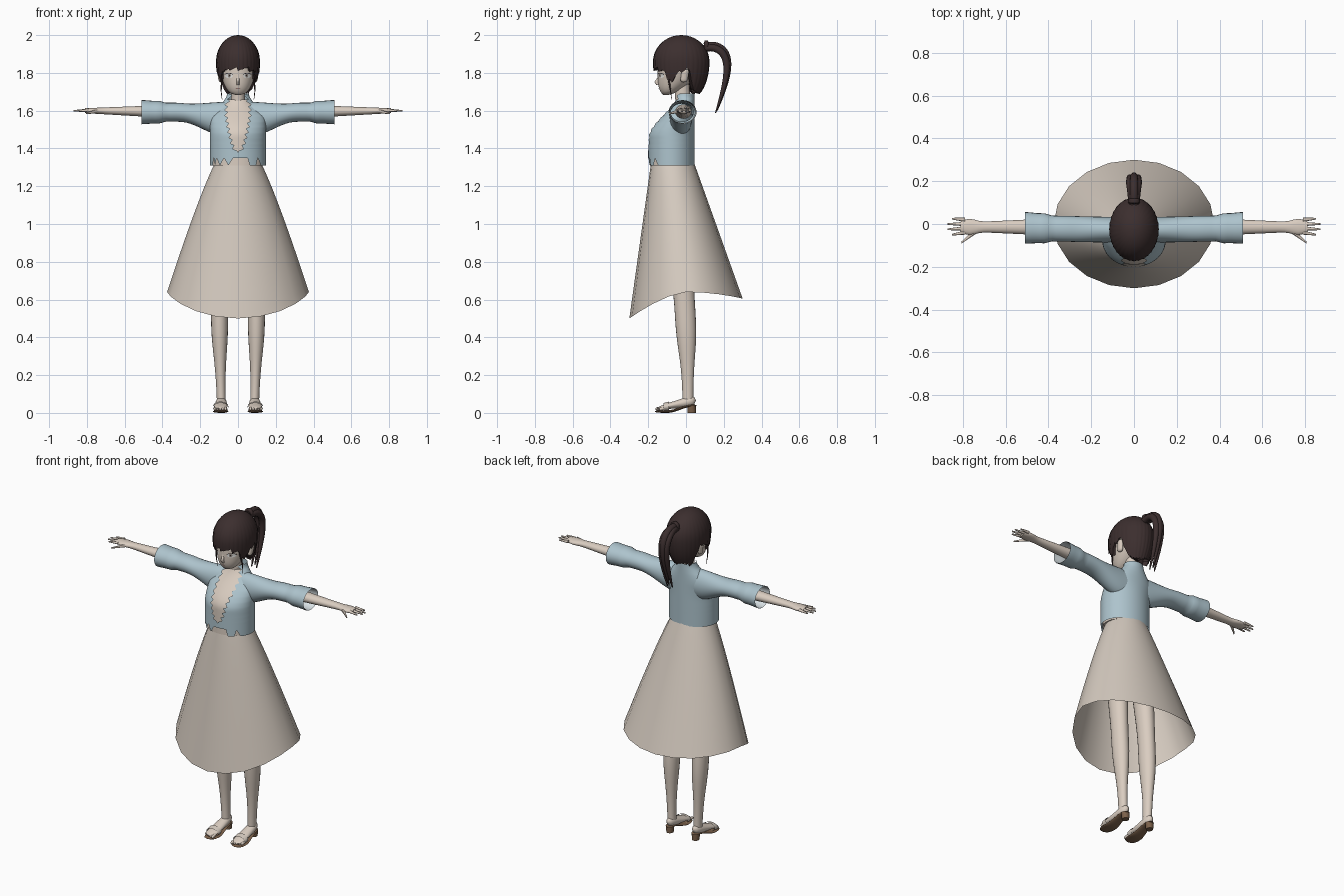
import bpy
import bmesh
import math
import random
from mathutils import Vector

random.seed(4)
cube = bpy.data.objects.get("Cube")
if cube:
    bpy.data.objects.remove(cube, do_unlink=True)


def material(name, *color):
    mat = bpy.data.materials.new(name)
    mat.use_nodes = True
    mat.diffuse_color = (*color, 1)
    shader = mat.node_tree.nodes["Principled BSDF"]
    shader.inputs["Base Color"].default_value = (*color, 1)
    return mat


skin = material("skin", .7, .61, .53)
cream = material("cream cloth", .66, .59, .52)
blue = material("pale blue cloth", .42, .55, .61)
pale = material("pale lining", .75, .82, .85)
brown = material("dark brown hair", .045, .028, .028)
tan = material("tan sole", .2, .12, .07)
white = material("eye white", .85, .85, .83)
grey = material("grey iris", .3, .26, .23)
black = material("dark lash", .03, .02, .02)
rose = material("lip", .35, .22, .2)


def ramp(t, low, high):
    """Ease from zero to one between two values."""
    u = max(0, min(1, (t - low) / (high - low)))
    return u * u * (3 - 2 * u)


def hump(t, centre, width):
    return math.exp(-((t - centre) / width) ** 2)


def dome(t):
    """Profile that is full in the middle and rounded off at both ends."""
    return math.sqrt(max(.002, 1 - abs(2 * t - 1) ** 5))


def steps(count):
    return [i / count for i in range(count + 1)]


def turn(count):
    return [math.tau * j / count for j in range(count)]


def make(name, verts, faces, mat, mirror=False, recalc=False):
    mesh = bpy.data.meshes.new(name)
    mesh.from_pydata(verts, [], faces)
    if recalc:
        bm = bmesh.new()
        bm.from_mesh(mesh)
        bmesh.ops.recalc_face_normals(bm, faces=bm.faces)
        bm.to_mesh(mesh)
        bm.free()
    mesh.materials.append(mat)
    mesh.polygons.foreach_set("use_smooth", [True] * len(faces))
    mesh.set_sharp_from_angle(angle=math.radians(50))
    obj = bpy.data.objects.new(name, mesh)
    bpy.context.collection.objects.link(obj)
    if mirror:
        obj.modifiers.new("Mirror", "MIRROR").use_mirror_merge = False


def grid(name, rows, mat, closed=True, caps=False, mirror=False):
    """Skin a list of equally long point rows."""
    n = len(rows[0])
    faces = []
    for i in range(len(rows) - 1):
        for j in range(n if closed else n - 1):
            k = (j + 1) % n
            faces.append((i * n + j, i * n + k, i * n + n + k, i * n + n + j))
    if caps:
        last = (len(rows) - 1) * n
        faces += [tuple(reversed(range(n))), tuple(range(last, last + n))]
    make(name, [p for row in rows for p in row], faces, mat, mirror, recalc=True)


def loft(name, axis, start, end, section, mat, n=20, mirror=True, caps=True):
    """Ellipses along an axis; section(t) gives two centres and two radii."""
    rows = []
    for t in steps(24):
        u, v, ru, rv = section(t)
        row = []
        for a in turn(n):
            point = [u + ru * math.sin(a), v - rv * math.cos(a)]
            point.insert("xyz".index(axis), start + t * (end - start))
            row.append(point)
        rows.append(row)
    grid(name, rows, mat, caps=caps, mirror=mirror)


# Skirt with a dipping front hem
rows = []
for t in steps(20):
    wide, front, back = .1 + .275 * t ** .85, -.18 - .12 * t, .03 + .27 * t
    row = []
    for a in turn(20):
        c = math.cos(a)
        hem = .64 - (.14 * c ** 1.5 if c > 0 else .035 * c * c)
        row.append((wide * math.sin(a), (front + back) / 2 - (back - front) / 2 * c,
                    1.36 + t * (hem - 1.36)))
    rows.append(row)
grid("skirt", rows, cream)


# Jacket body: open front with toothed edges and a ragged hem
def body(t):
    front = -.2 + .145 * ramp(t, .4, 1)
    return 0, (front + .045) / 2, .148 - .09 * ramp(t, .65, 1), (.045 - front) / 2


columns = 72
notch = [random.choice((0, 0, .02, .04)) for j in range(columns + 1)]
rows = []
for i, t in enumerate(steps(39)):
    _, cy, rx, ry = body(t)
    z = 1.31 + .38 * t
    gap = .06 * max(0, min(1, 2 * t - .36)) ** .5
    if gap:
        gap = max(.004, min(gap, .65 * rx) + .01 - .009 * (i % 3))
    first = math.asin(gap / rx)
    row = []
    for j in range(columns + 1):
        a = first + (math.tau - 2 * first) * j / columns
        x, y, height = rx * math.sin(a), cy - ry * math.cos(a), z
        if math.cos(a) > .45:
            height = max(z, 1.31 + (.04 if abs(x) < .03 else notch[j]))
        row.append((x, y, height))
    rows.append(row)
grid("jacket_body", rows, blue, closed=False)


# Chest and neck under the jacket
def chest(t):
    x, y, rx, ry = body(.92 * t)
    return x, y, rx - .012, ry - .01


loft("chest", "z", 1.31, 1.66, chest, skin, 32, mirror=False)
loft("neck", "z", 1.6, 1.75, lambda t: (0, -.012 - .012 * t, .045 - .009 * ramp(t, 0, .5), .04),
     skin, mirror=False)


# Sleeves with a cuff and a pale lining
def sleeve(t):
    cuff = .01 * ramp(t, .72, .78) + .004 * ramp(t, .85, 1)
    return (-.028 + .01 * t, 1.556 + .036 * ramp(t, 0, .6),
            .06 + cuff, .05 + .04 * (1 - ramp(t, 0, .5)) + cuff)


def lining(t):
    y, z, ry, rz = sleeve(.8 + .2 * t)
    return y, z, ry - .003, rz - .003


loft("sleeve", "x", .07, .51, sleeve, blue, 24, caps=False)
loft("cuff_lining", "x", .42, .51, lining, pale, 24, caps=False)

# Arms, palms, fingers and thumbs
loft("arm", "x", .3, .81, lambda t: (
    -.014, 1.595 + .005 * t, .044 - .024 * t + .016 * hump(t, .92, .08), .038 - .025 * t), skin)
for i in range(4):
    side = .02 * i - .04
    tip = .85 if i in (0, 3) else .87
    loft("finger", "x", .79, tip, lambda t: (
        side * (1 + t / 4), 1.602 - .003 * t, .01 - .006 * t, .009 - .005 * t), skin, 8)
loft("thumb", "x", .735, .805, lambda t: (
    -.03 - .056 * t, 1.6 - .015 * t, .014 - .009 * t, .012 - .008 * t), skin, 8)


# Legs and feet
def leg(t):
    r = .026 + .035 * ramp(t, 0, .9) + .01 * hump(t, .35, .15)
    return .088 + .01 * math.sin(math.pi * t), .01 - .07 * t * t, .9 * r, 1.1 * r


loft("leg", "z", .05, 1.1, leg, skin)
loft("foot", "y", .052, -.155, lambda t: (
    .088 + .004 * t, .066 - .042 * t, (.026 + .013 * t) * dome(t), (.034 - .026 * t) * dome(t)), skin)
for i in range(5):
    across, tip = .066 + .014 * i, .005 * i - .162
    loft("toe", "y", tip, tip + .04, lambda t: (
        across, .02 + .006 * t, .008 * dome(t), .009 * dome(t)), skin, 8)

# Sandal soles, heels and straps
loft("sole", "y", .058, -.167, lambda t: (
    .088 + .005 * t, .007 + .032 * (1 - ramp(t, .1, .7)),
    (.028 + .014 * ramp(t, .2, .8)) * dome(t), .007 * dome(t)), tan)
loft("heel", "z", 0, .04, lambda t: (.088, .03, .02 + .005 * t, .022), tan)
loft("strap", "y", -.12, -.09, lambda t: (.092, .03 + .004 * t, .041, .022 + .004 * t), cream, caps=False)

# Head, nose and ears
chin, crown = 1.683, 1.91


def head(t):
    grow = min(1, 1.65 * max(t, .002))
    front = -.15 + .03 * (1 - t) ** 8
    back = -.1 + .19 * grow ** .6
    return 0, (front + back) / 2, .1 * grow ** .35, (back - front) / 2


loft("head", "z", chin, crown, head, skin, 40, mirror=False)
loft("nose", "z", 1.735, 1.8, lambda t: (
    0, -.145, .009 - .003 * t, .005 + .016 * hump(t, .25, .25)), skin, 12, mirror=False)
loft("ear", "z", 1.75, 1.82, lambda t: (
    .09 + .01 * t, -.012 + .01 * t, .012 * dome(t), .02 * dome(t)), skin, 12)


# Painted face details laid on the head surface
def plate(name, cx, cz, rx, rz, lift, mat, mirror=True, bend=0):
    points = [(cx, cz + bend)]
    for a in turn(16):
        points.append((cx + rx * math.cos(a), cz + rz * math.sin(a) + bend * math.sin(a) ** 2))
    verts = []
    for x, z in points:
        _, cy, hx, hy = head((z - chin) / (crown - chin))
        verts.append((x, cy - hy * math.sqrt(1 - (x / hx) ** 2) - lift, z))
    make(name, verts, [(0, j + 1, (j + 1) % 16 + 1) for j in range(16)], mat, mirror)


plate("eye", .048, 1.785, .021, .012, .002, white)
plate("iris", .046, 1.786, .008, .01, .003, grey)
plate("pupil", .046, 1.786, .003, .005, .004, black)
plate("upper_lash", .049, 1.791, .024, .002, .005, black, bend=.007)
plate("mouth", 0, 1.717, .013, .003, .002, rose, mirror=False)

# Hair cap with strand ridges and a cut edge that clears the ears
count, levels = 96, 18
jag = [random.uniform(-.012, .012) for j in range(count // 3)]
rows = []
for i in range(levels + 2):
    t = min(i, levels) / levels
    row = []
    for j, a in enumerate(turn(count)):
        angle = math.degrees(min(a, math.tau - a))
        low = 1.815 - .055 * hump(angle, 65, 15) - .12 * ramp(angle, 100, 130)
        low += jag[j // 3] + .004 * (j % 3)
        z = 2 - (2 - low) * (.002 + .998 * t) ** 1.6
        rise = (z - 1.86) / (.14 if z > 1.86 else .23)
        r = math.sqrt(max(0, 1 - rise * rise)) * (1 + .014 * t * math.cos(math.tau * j / 3))
        if i > levels:
            r, z = r * .72, z + .012
        row.append((.115 * r * math.sin(a), -.025 - .148 * r * math.cos(a), z))
    rows.append(row)
grid("hair_cap", rows, brown, caps=True)

# Loose side locks
loft("side_lock", "z", 1.66, 1.82, lambda t: (
    .084 + .005 * math.sin(5 * t), -.075 - .025 * t, .001 + .006 * t, .001 + .007 * t), brown, 8)


# Ponytail strands hanging in an arc, with a tie at the root
def arc(t, k):
    return Vector((.017 * k * min(1, .3 + 2 * t), .09 + .125 * math.sin(2.58 * t) + .008 * (k == 0),
                   1.94 + .1 * t - .44 * t * t - .012 * abs(k)))


for k in (-1, 0, 1):
    rows = []
    for t in steps(24):
        r = .003 + .017 * (1 - t ** 4)
        out = (arc(t + .01, k) - arc(t, k)).cross(Vector((1, 0, 0))).normalized()
        rows.append([arc(t, k) + r * (Vector((math.cos(a), 0, 0)) + math.sin(a) * out) for a in turn(10)])
    grid("ponytail_strand", rows, brown, caps=True)
loft("hair_tie", "y", .095, .12, lambda t: (0, 1.945, .028 * dome(t), .027 * dome(t)), brown, mirror=False)
